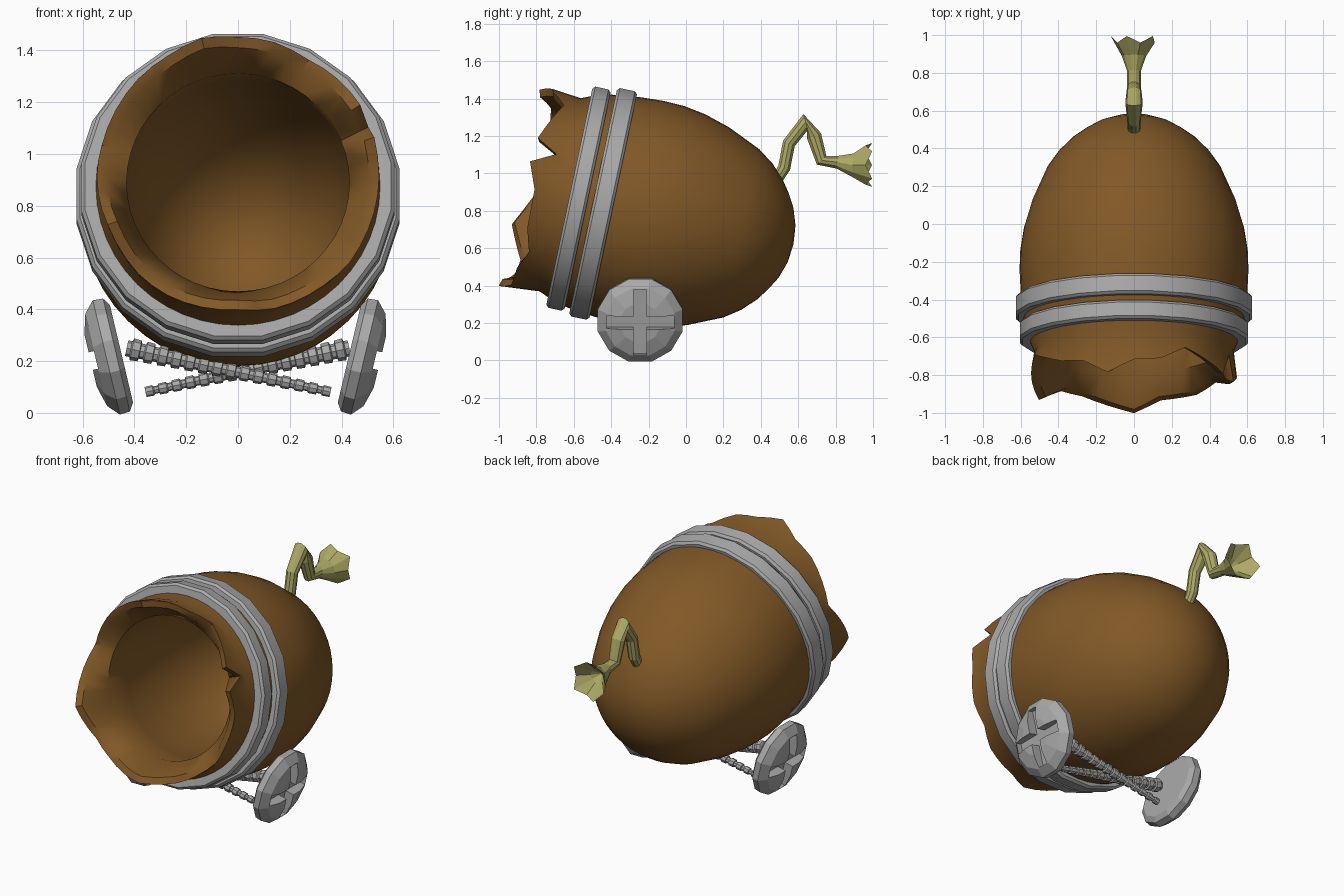
import bpy, bmesh, math
from mathutils import Vector

if "Cube" in bpy.data.objects:
    bpy.data.objects.remove(bpy.data.objects["Cube"], do_unlink=True)


def material(name, rgb):
    m = bpy.data.materials.new(name)
    m.use_nodes = True
    m.diffuse_color = (*rgb, 1)
    m.node_tree.nodes["Principled BSDF"].inputs["Base Color"].default_value = (*rgb, 1)
    return m


BROWN = material("shell brown", (0.22, 0.098, 0.02))
GREY = material("metal grey", (0.4, 0.4, 0.4))
OLIVE = material("stem olive", (0.42, 0.4, 0.13))


def loft(name, rings, mat, smooth=None, loop=False, caps=False):
    """Skin a list of equal-length point rings into one object."""
    bm = bmesh.new()
    rows = [[bm.verts.new(p) for p in ring] for ring in rings]
    n = len(rows[0])
    pairs = list(zip(rows, rows[1:])) + ([(rows[-1], rows[0])] if loop else [])
    for a, b in pairs:
        for i in range(n):
            j = (i + 1) % n
            bm.faces.new((a[i], a[j], b[j], b[i]))
    if caps:
        bm.faces.new(rows[0])
        bm.faces.new(rows[-1])
    bmesh.ops.remove_doubles(bm, verts=bm.verts, dist=1e-5)
    bmesh.ops.recalc_face_normals(bm, faces=bm.faces)
    mesh = bpy.data.meshes.new(name)
    bm.to_mesh(mesh)
    bm.free()
    mesh.materials.append(mat)
    if smooth:
        mesh.shade_smooth()
        mesh.set_sharp_from_angle(angle=math.radians(smooth))
    ob = bpy.data.objects.new(name, mesh)
    bpy.context.collection.objects.link(ob)
    return ob


def frame(origin, axis, side):
    """Return a function placing (radius, angle, distance) around an axis."""
    w = Vector(axis).normalized()
    u = (Vector(side) - Vector(side).dot(w) * w).normalized()
    v = w.cross(u)
    o = Vector(origin)
    return lambda r, a, t: o + u * r * math.cos(a) + v * r * math.sin(a) + w * t


def angles(n, shift=0.0):
    return [math.tau * (i + shift) / n for i in range(n)]


def lathe(name, place, profile, n, mat, shift=0.0, **kw):
    return loft(name, [[place(r, a, t) for a in angles(n, shift)] for r, t in profile], mat, **kw)


# Hollow shell: barrel axis runs backwards and slightly down
TILT = math.radians(12)
axis = Vector((0, math.cos(TILT), -math.sin(TILT)))
up = Vector((0, math.sin(TILT), math.cos(TILT)))
origin = Vector((0, -0.575, 0.865))


def barrel(r, a, t):
    return origin + Vector((r * math.cos(a), 0, 0)) + up * r * math.sin(a) + axis * t


# Broken rim: angle in degrees, distance along the axis
RIM = [(0, -.24), (15, -.295), (22.5, -.165), (30, -.28), (45, -.23), (60, -.18), (75, -.25),
       (90, -.26), (105, -.325), (120, -.25), (135, -.235), (165, -.15), (180, -.22),
       (202.5, -.32), (225, -.235), (240, -.245), (270, -.32), (285, -.255), (307.5, -.245),
       (322.5, -.2), (337.5, -.235), (360, -.24)]


def rim(a):
    d = math.degrees(a)
    for (d0, t0), (d1, t1) in zip(RIM, RIM[1:]):
        if d <= d1:
            return t0 + (t1 - t0) * (d - d0) / (d1 - d0)
    return RIM[-1][1]


outer = [(.528, -.1), (.57, 0), (.588, .1), (.6, .22), (.606, .34), (.602, .45), (.582, .57),
         (.54, .71), (.46, .89), (.4, .975), (.33, 1.045), (.26, 1.095), (.19, 1.135),
         (.1, 1.165), (0, 1.175)]
inner = [(.43, -.12), (.45, .1), (.45, .35), (.42, .58), (.35, .78), (.25, .92), (.13, 1.0), (0, 1.03)]
cols = angles(48)
rings = [[barrel(r, a, t) for a in cols] for r, t in reversed(outer)]
rings.append([barrel(.545, a, rim(a)) for a in cols])
rings.append([barrel(.505, a, rim(a) + .012) for a in cols])
rings += [[barrel(r, a, t) for a in cols] for r, t in inner]
loft("shell", rings, BROWN, smooth=40)

# Two metal bands around the mouth
for name, radius, t0, t1 in (("front_band", .612, -.05, .05), ("rear_band", .632, .08, .19)):
    b = .014
    section = [(.5, t0), (radius - b, t0), (radius, t0 + b), (radius, t1 - b), (radius - b, t1), (.5, t1)]
    lathe(name, barrel, section, 20, GREY, shift=.5, smooth=30, loop=True)

# Screws used as wheels: domed heads with a cross slot, and threaded shanks
HEAD = [(.2, 0), (.232, .02), (.235, .06), (.19, .1), (.11, .122)]
for side, label in ((1, "left"), (-1, "right")):
    shift = .01 if side > 0 else -.03
    place = frame((side * .42 + shift, -.245, .228), (side * .97, 0, -.23), (0, 1, 0))
    head = lathe(label + "_wheel", place, HEAD, 12, GREY, shift=.5, caps=True)
    for k in range(2):
        turn = math.pi / 2 * k
        corner = math.atan2(.035, .18)
        spread = [turn + s for s in (corner, math.pi - corner, math.pi + corner, -corner)]
        cutter = loft("slot_cutter", [[place(.183, a, t) for a in spread] for t in (.065, .2)],
                      GREY, caps=True)
        cutter.hide_render = True
        mod = head.modifiers.new("slot", "BOOLEAN")
        mod.operation = "DIFFERENCE"
        mod.solver = "EXACT"
        mod.object = cutter
        bpy.context.view_layer.update()
        deps = bpy.context.evaluated_depsgraph_get()
        cut = bpy.data.meshes.new_from_object(head.evaluated_get(deps))
        head.modifiers.clear()
        head.data = cut
        bpy.data.objects.remove(cutter, do_unlink=True)

    # Shank crosses under the shell and tapers to the far side
    start = Vector((side * .43, -.245 + side * .035, .25))
    end = Vector((-side * .36, -.245 + side * .035, .08))
    length = (end - start).length
    turns = 15
    profile = []
    for i in range(turns):
        r = .043 - .024 * i / turns
        t = length * i / turns
        step = length / turns
        profile += [(r * .72, t), (r * .72, t + step * .3), (r, t + step * .4), (r * .95, t + step * .95)]
    lathe(label + "_screw_shank", frame(start, end - start, (0, 1, 0)), profile, 8, GREY, caps=True)

# Bent stem with a flared, ragged end
PATH = [(.47, .94, .03), (.525, 1.03, .035), (.55, 1.16, .036), (.64, 1.275, .046),
        (.685, 1.2, .042), (.725, 1.07, .036), (.81, 1.06, .036), (.89, 1.045, .065), (.96, 1.045, .11)]
pts = [Vector((0, y, z)) for y, z, r in PATH]
rings = []
for i, p in enumerate(pts):
    d = pts[min(i + 1, len(pts) - 1)] - pts[max(i - 1, 0)]
    place = frame(p, d, (1, 0, 0))
    last = i == len(pts) - 1
    rings.append([place(PATH[i][2] * (1.12 if last and k % 2 else 1), a, .035 * (k % 2) if last else 0)
                  for k, a in enumerate(angles(10))])
cup = frame(pts[-2], (0, 1, 0), (1, 0, 0))
rings.append([cup(.045, a, .01) for a in angles(10)])
rings.append([cup(0, a, -.04) for a in angles(10)])
loft("stem", rings, OLIVE)
